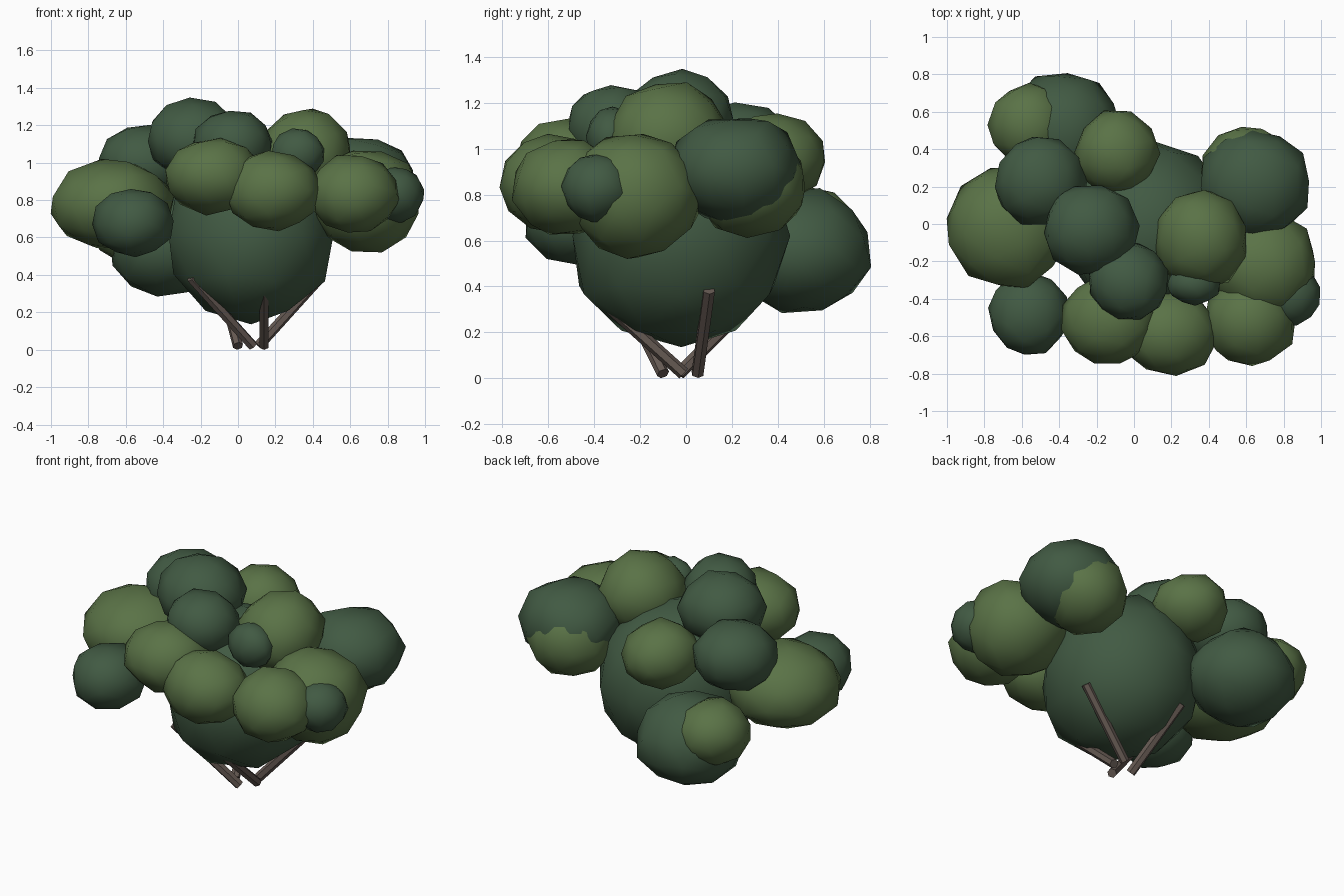
import bpy, random
from mathutils import Vector, Euler

if "Cube" in bpy.data.objects:
    bpy.data.objects.remove(bpy.data.objects["Cube"])

random.seed(4)


def material(name, color):
    m = bpy.data.materials.new(name)
    m.diffuse_color = (*color, 1)
    m.use_nodes = True
    m.node_tree.nodes["Principled BSDF"].inputs["Base Color"].default_value = m.diffuse_color
    return m


DARK = material("dark green leaves", (0.053, 0.102, 0.056))
LIGHT = material("olive green leaves", (0.102, 0.17, 0.062))
BARK = material("brown bark", (0.13, 0.10, 0.085))


def clump(name, center, radii, mat, spin=True):
    """Low-poly leaf ball with slightly uneven corners and soft shading."""
    bpy.ops.mesh.primitive_ico_sphere_add(subdivisions=2, radius=1)
    ob = bpy.context.object
    ob.name = name
    rot = Euler([random.uniform(0, 6.28) if spin else 0 for _ in range(3)]).to_matrix()
    for v in ob.data.vertices:
        p = rot @ v.co * (random.uniform(0.99, 1.08) if spin else 1.02)
        v.co = Vector(p[i] * radii[i] + center[i] for i in range(3))
    ob.data.materials.append(mat)
    bpy.ops.object.shade_smooth()
    return ob


def stick(name, a, b, r=0.028):
    """Six-sided straight branch from a to b."""
    a, b = Vector(a), Vector(b)
    bpy.ops.mesh.primitive_cylinder_add(vertices=6, radius=r, depth=(b - a).length,
                                        location=(a + b) / 2)
    ob = bpy.context.object
    ob.name = name
    ob.rotation_euler = (b - a).to_track_quat('Z', 'Y').to_euler()
    ob.data.materials.append(BARK)


# Large core of the bush, pointed at the bottom and bulging low at the front
core = clump("bush_core", (0.07, -0.02, 0.62), (0.455, 0.465, 0.475), DARK, spin=False)
for v in core.data.vertices:
    if v.co.y < -0.15 and 0.2 < v.co.z < 0.55:
        v.co.y *= 1.1

# Dark leaf clumps: centre, radii
dark = [
    ((-0.56, -0.48, 0.68), (0.21, 0.22, 0.18)),   # front left, low
    ((-0.50, 0.23, 1.00), (0.24, 0.24, 0.20)),    # left, high
    ((-0.38, 0.50, 0.555), (0.31, 0.31, 0.265)),  # back left, low
    ((0.65, 0.22, 0.91), (0.29, 0.28, 0.23)),     # back right
    ((-0.235, -0.03, 1.13), (0.25, 0.24, 0.205)),  # crown
    ((-0.03, -0.31, 1.10), (0.21, 0.21, 0.175)),  # crown front
    ((0.32, -0.32, 1.05), (0.14, 0.11, 0.13)),    # small, front
    ((0.83, -0.38, 0.83), (0.16, 0.16, 0.15)),    # small, right
]
# Olive leaf clumps
light = [
    ((-0.67, -0.02, 0.775), (0.32, 0.325, 0.235)),  # far left
    ((-0.56, 0.53, 0.65), (0.21, 0.21, 0.185)),   # back left
    ((-0.095, 0.38, 0.96), (0.22, 0.22, 0.19)),   # back
    ((0.60, 0.28, 0.84), (0.24, 0.24, 0.22)),     # back right
    ((0.36, -0.08, 1.05), (0.25, 0.26, 0.235)),   # crown right
    ((-0.13, -0.51, 0.93), (0.25, 0.24, 0.20)),   # front middle
    ((0.19, -0.58, 0.85), (0.255, 0.22, 0.21)),   # front
    ((0.62, -0.52, 0.83), (0.24, 0.235, 0.21)),   # front right
    ((0.69, -0.22, 0.80), (0.29, 0.29, 0.27)),    # right
]
for i, (c, r) in enumerate(dark):
    clump(f"dark_leaf_clump_{i + 1}", c, r, DARK)
for i, (c, r) in enumerate(light):
    clump(f"olive_leaf_clump_{i + 1}", c, r, LIGHT)

# Bare branches fanning out below the leaves
stick("branch_left", (0.08, -0.10, 0.02), (-0.25, -0.28, 0.385))
stick("branch_front", (0.14, -0.01, 0.02), (0.14, -0.36, 0.335))
stick("branch_right", (0.11, 0.05, 0.02), (0.44, 0.10, 0.385))
stick("branch_back", (0.0, -0.03, 0.02), (-0.09, 0.31, 0.36))
